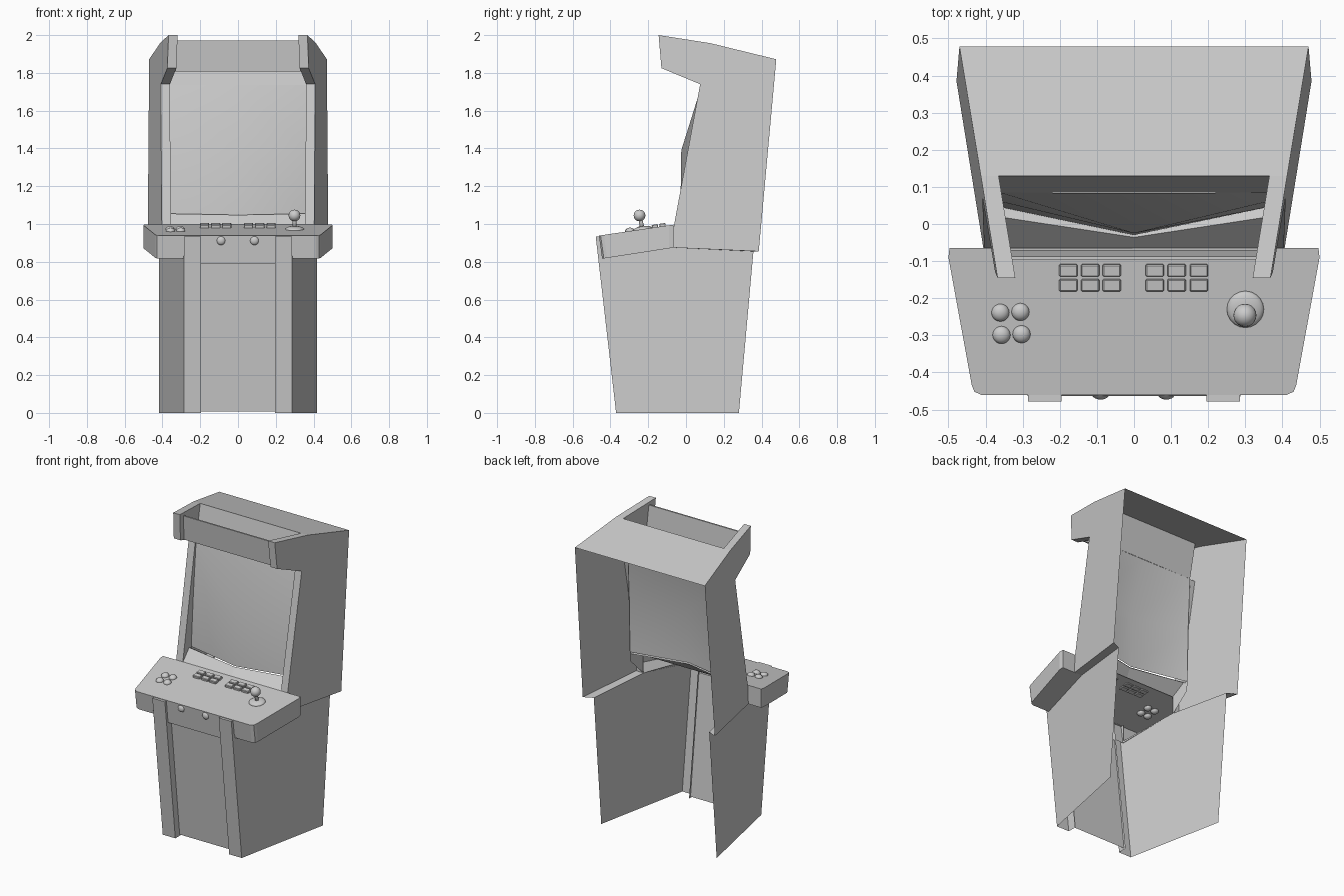
import bpy, bmesh, math
from mathutils import Matrix, Vector

if "Cube" in bpy.data.objects:
    bpy.data.objects.remove(bpy.data.objects["Cube"])

TILT = math.atan(0.147)


def build(name, faces, smooth=False):
    """Mesh from a list of polygons, each a list of points; shared points are welded."""
    bm = bmesh.new()
    for f in faces:
        bm.faces.new([bm.verts.new(p) for p in f])
    bmesh.ops.remove_doubles(bm, verts=bm.verts, dist=0.0005)
    bmesh.ops.recalc_face_normals(bm, faces=bm.faces)
    return finish(name, bm, smooth)


def finish(name, bm, smooth=False):
    me = bpy.data.meshes.new(name)
    bm.to_mesh(me)
    bm.free()
    ob = bpy.data.objects.new(name, me)
    bpy.context.collection.objects.link(ob)
    for p in me.polygons:
        p.use_smooth = smooth
    return ob


def mirror(faces):
    return faces + [[(-x, y, z) for x, y, z in reversed(f)] for f in faces]


def side_x(y, z):
    return 0.436 + 0.16 * y - 0.0225 * z


def out(p):
    return (side_x(*p), p[0], p[1])


def inn(p):
    return (side_x(*p) - 0.048, p[0], p[1])


def span(a, b, fn=inn):
    """Quad running across the cabinet between two side-profile points."""
    (x0, y0, z0), (x1, y1, z1) = fn(a), fn(b)
    return [(-x0, y0, z0), (x0, y0, z0), (x1, y1, z1), (-x1, y1, z1)]


# Upper side panels: outer sheet, front edge strip and inner return
prof = [(0.13, 1.957), (-0.145, 2.0), (-0.13, 1.825), (0.075, 1.74), (-0.065, 0.985),
        (-0.065, 0.875), (0.385, 0.855), (0.478, 1.872)]
rim = prof[:6]
sides = [[out(p) for p in prof]]
sides += [[out(a), out(b), inn(b), inn(a)] for a, b in zip(rim, rim[1:])]
sides.append([inn(p) for p in rim + [(0.045, 0.99), (0.05, 1.05), (0.085, 1.74)]])
build("upper_side_panels", mirror(sides))

# Roof, wall behind the sign and the sign panel between the arms
build("roof", [span(prof[0], prof[7], out)])
build("sign_back_wall", [span(prof[0], (0.085, 1.735))])
sign = [(-0.097, 1.972), (-0.08, 1.808), (-0.07, 1.808), (-0.087, 1.972)]
build("sign_panel", [span(a, b) for a, b in zip(sign, sign[1:] + sign[:1])])

# Bulging screen: rows of (z, edge y, centre y)
rows = [(1.735, 0.085, 0.083), (1.39, 0.062, -0.025), (1.05, 0.048, -0.03)]
screen = []
for (za, ea, ca), (zb, eb, cb) in zip(rows, rows[1:]):
    screen.append([(0, ca, za), (0, cb, zb), inn((eb, zb)), inn((ea, za))])
build("screen", mirror(screen), True)

# Lower bezel between the screen and the control panel
xb, xf = inn((0.02, 1.055)), inn((-0.066, 0.99))
build("lower_bezel", mirror([[(0, -0.036, 1.048), xb, xf, (0, -0.066, 0.99)],
                             [(0, -0.036, 1.048), (0, -0.03, 1.04), inn((0.048, 1.04)), xb]]))

# Lower cabinet: sides and the shelf below the wider upper part
FB, FT = (0.286, -0.37, 0), (0.286, -0.478, 0.935)
BB, BT = (0.418, 0.28, 0), (0.418, 0.357, 0.855)
MID = (0.352, -0.065, 0.875)
build("lower_side_panels", mirror([[FB, BB, BT, MID, (0.286, -0.466, 0.83)]]))
build("side_shelf", mirror([[MID, BT, out((0.385, 0.855)), out((-0.065, 0.875))]]))

# Front posts
pi, pd = 0.195, 0.06
post = [[FB, (pi, FB[1], 0), (pi, FT[1], FT[2]), FT],
        [(pi, FB[1], 0), (pi, FB[1] + pd, 0), (pi, FT[1] + pd, FT[2]), (pi, FT[1], FT[2])],
        [FT, (pi, FT[1], FT[2]), (pi, FT[1] + 0.03, FT[2]), (0.286, FT[1] + 0.03, FT[2])],
        [FT, (0.286, -0.44, 0.935), (0.286, -0.44, 0.82), (0.286, -0.466, 0.83)]]
build("front_posts", mirror(post))

# Recessed front door and the small button panel above it
def across(a, b):
    return [(-pi, *a), (pi, *a), (pi, *b), (-pi, *b)]

build("front_door", [across((-0.325, 0.008), (-0.412, 0.787))])
build("start_button_panel", [across((-0.412, 0.787), (-0.445, 0.787)),
                             across((-0.445, 0.787), (-0.463, 0.938))])

# Control panel: tilted top, skirt and outer underside
def top_z(y):
    return 0.996 + (y + 0.07) * 0.147

half = [(0.497, -0.065), (0.5, -0.09), (0.437, -0.435), (0.43, -0.452), (0.41, -0.461)]
loop = half + [(-x, y) for x, y in reversed(half)]
top = [(x, y, top_z(y)) for x, y in loop]
low = [(x, y + 0.017 * (y < -0.1), top_z(y) - 0.122) for x, y in loop]
n = len(loop)
panel = [top] + [[top[i], top[(i + 1) % n], low[(i + 1) % n], low[i]] for i in range(n - 1)]
under = [low[0], low[1], low[2], low[3], low[4],
         (0.286, low[4][1], low[4][2]), (0.352, low[0][1], low[0][2])]
build("control_panel", panel + mirror([under]))
build("control_panel_back", mirror([[top[0], low[0], (0.352, *low[0][1:]), (0.352, *top[0][1:])]]))


def on_panel(x, y, up=0.0):
    return (Matrix.Translation((x, y, top_z(y))) @ Matrix.Rotation(TILT, 4, 'X')
            @ Matrix.Translation((0, 0, up)))


# Rectangular action buttons
for s, xs in (("left", (-0.177, -0.118, -0.06)), ("right", (0.056, 0.115, 0.175))):
    for x in xs:
        for y in (-0.124, -0.164):
            bm = bmesh.new()
            bmesh.ops.create_cube(bm, size=1, matrix=on_panel(x, y, 0.004)
                                  @ Matrix.Diagonal((0.049, 0.033, 0.022, 1)))
            bmesh.ops.bevel(bm, geom=bm.edges[:], offset=0.003, segments=1, affect='EDGES')
            finish(s + "_action_button", bm)


# Domed round buttons
def dome(name, mat, r, h):
    bm = bmesh.new()
    bmesh.ops.create_uvsphere(bm, u_segments=20, v_segments=10, radius=1,
                              matrix=mat @ Matrix.Diagonal((r, r, h, 1)))
    finish(name, bm, True)


for x, y in ((-0.36, -0.239), (-0.306, -0.237), (-0.357, -0.299), (-0.303, -0.297)):
    dome("direction_button", on_panel(x, y), 0.024, 0.018)
for x in (-0.09, 0.087):
    dome("start_button", Matrix.Translation((x, -0.459, 0.912))
         @ Matrix.Rotation(math.pi / 2, 4, 'X'), 0.023, 0.014)

# Joystick: base, shaft and ball
base = on_panel(0.3, -0.23)
dome("joystick_base", base, 0.05, 0.016)
foot, ball = base @ Vector((0, 0, 0)), Vector((0.299, -0.246, 1.045))
axis = ball - foot
bm = bmesh.new()
bmesh.ops.create_cone(bm, cap_ends=True, segments=12, radius1=0.012, radius2=0.009,
                      depth=axis.length,
                      matrix=Matrix.Translation((foot + ball) / 2)
                      @ axis.to_track_quat('Z', 'Y').to_matrix().to_4x4())
finish("joystick_shaft", bm, True)
dome("joystick_ball", Matrix.Translation(ball), 0.031, 0.031)
